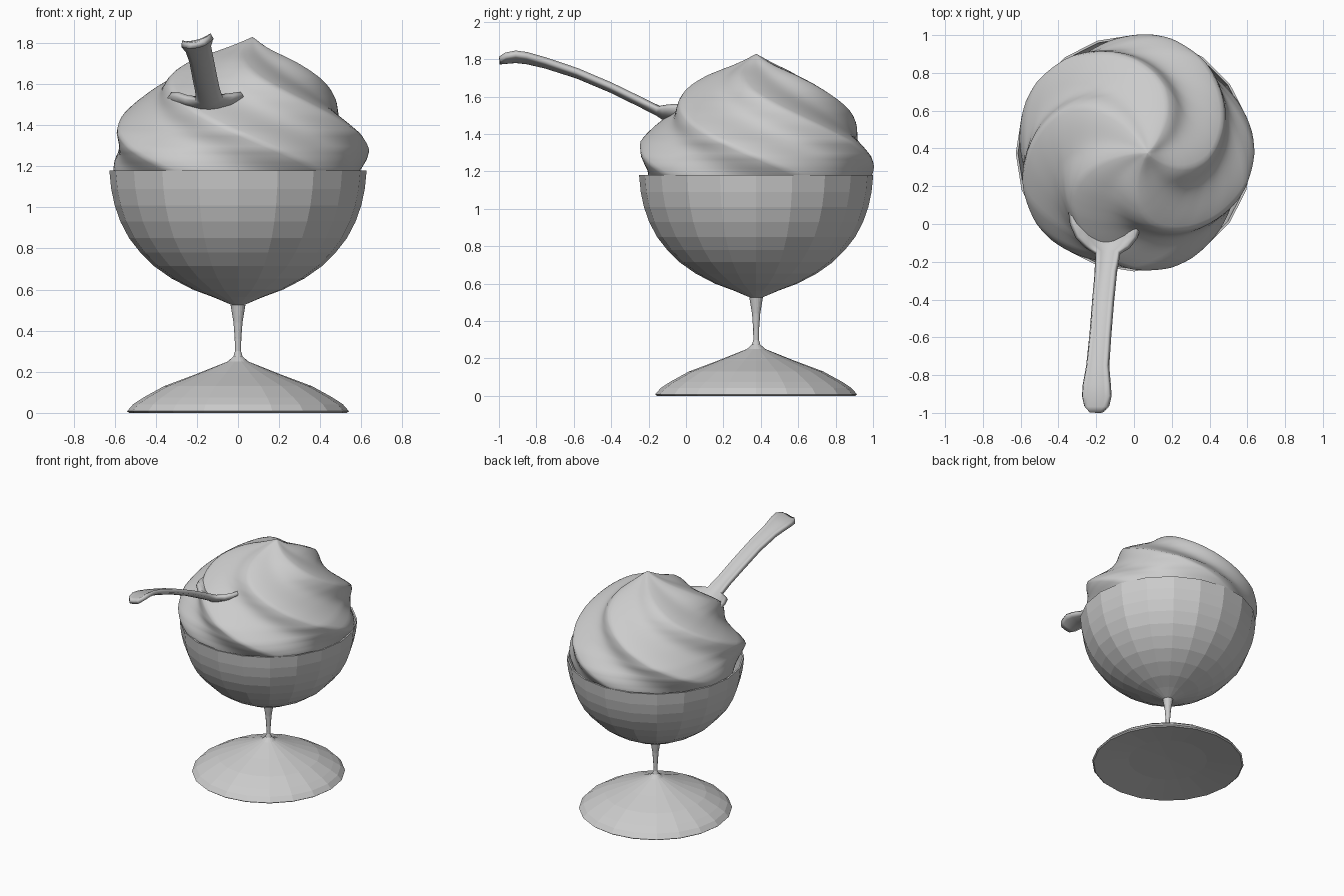
import bpy, bmesh, math

CY = 0.375          # y of the dish axis
LOBES = 5


def finish(bm, name, smooth=False):
    bmesh.ops.remove_doubles(bm, verts=bm.verts[:], dist=1e-5)
    bmesh.ops.recalc_face_normals(bm, faces=bm.faces[:])
    me = bpy.data.meshes.new(name)
    bm.to_mesh(me)
    bm.free()
    ob = bpy.data.objects.new(name, me)
    bpy.context.collection.objects.link(ob)
    if smooth:
        bpy.ops.object.select_all(action='DESELECT')
        ob.select_set(True)
        bpy.context.view_layer.objects.active = ob
        bpy.ops.object.shade_smooth_by_angle(angle=math.radians(60))
    return ob


def skin(bm, rows, closed):
    n = len(rows[0])
    for a, b in zip(rows, rows[1:]):
        for i in range(n if closed else n - 1):
            j = (i + 1) % n
            bm.faces.new((a[i], a[j], b[j], b[i]))


def lathe(name, profile, sides=20):
    bm = bmesh.new()
    rows = []
    for r, z in profile:
        rows.append([bm.verts.new((r * math.sin(math.tau * i / sides),
                                   CY + r * math.cos(math.tau * i / sides), z))
                     for i in range(sides)])
    skin(bm, rows, True)
    bm.faces.new(rows[0])
    bm.faces.new(rows[-1])
    return finish(bm, name)


def lerp_table(table, t):
    for a, b in zip(table, table[1:]):
        if t <= b[0]:
            f = max(0, (t - a[0]) / (b[0] - a[0]))
            return [p + (q - p) * f for p, q in zip(a[1:], b[1:])]
    return list(table[-1][1:])


# Footed glass: foot and stem, then the thin-walled bowl
lathe("foot_and_stem", [
    (0.02, 0.04), (0.28, 0.03), (0.53, 0.0), (0.54, 0.008), (0.51, 0.042),
    (0.46, 0.075), (0.36, 0.13), (0.20, 0.19), (0.05, 0.25), (0.022, 0.275),
    (0.015, 0.30), (0.016, 0.36), (0.022, 0.44), (0.036, 0.525)])
lathe("bowl", [
    (0.03, 0.525), (0.12, 0.563), (0.22, 0.60), (0.325, 0.655), (0.41, 0.715),
    (0.475, 0.78), (0.53, 0.85), (0.572, 0.93), (0.60, 1.01), (0.617, 1.09),
    (0.626, 1.18), (0.614, 1.18), (0.604, 1.09), (0.587, 1.01), (0.558, 0.93),
    (0.46, 0.785), (0.21, 0.615), (0.02, 0.57)])

# Swirled cream: z, ridge radius, valley depth, peak offset in x
ENVELOPE = [
    (1.12, 0.58, 0.04, 0), (1.18, 0.62, 0.07, 0), (1.23, 0.635, 0.08, 0),
    (1.28, 0.638, 0.09, 0), (1.36, 0.618, 0.12, 0), (1.45, 0.56, 0.14, 0),
    (1.52, 0.505, 0.15, 0), (1.58, 0.45, 0.16, 0), (1.63, 0.395, 0.18, 0.005),
    (1.67, 0.34, 0.20, 0.01), (1.71, 0.27, 0.22, 0.02), (1.74, 0.20, 0.22, 0.03),
    (1.77, 0.12, 0.20, 0.045), (1.80, 0.055, 0.15, 0.06), (1.828, 0.002, 0, 0.07)]
bm = bmesh.new()
rings, seg, steps = [], 100, 44
for k in range(steps + 1):
    z = 1.12 + (1.828 - 1.12) * k / steps
    rad, depth, dx = lerp_table(ENVELOPE, z)
    twist = 215 * (min(z, 1.63) - 1.28) + 170 * max(0, z - 1.63)
    ridge = math.radians(-twist)
    ring = []
    for i in range(seg):
        # vertices follow the twisting lobes so the ridges stay clean
        phase = math.tau * i / seg
        lobe = (0.5 * (1 - abs(math.sin(LOBES * phase / 2)))
                + 0.25 * (1 + math.cos(LOBES * phase)))
        r = rad * (1 - depth * (1 - lobe))
        ring.append(bm.verts.new((dx + r * math.cos(ridge + phase),
                                  CY + r * math.sin(ridge + phase), z)))
    rings.append(ring)
skin(bm, rings, True)
bm.faces.new(rings[0])
bm.faces.new(rings[-1])
finish(bm, "swirled_cream", True)

# Spoon: x, y, z of the spine, width, dish depth, sideways tilt
SPOON = [
    (-0.20, -0.997, 1.79, 0.07, 0.004, 0.2), (-0.20, -0.965, 1.795, 0.125, 0.012, 0.25),
    (-0.20, -0.91, 1.80, 0.148, 0.015, 0.25), (-0.20, -0.85, 1.793, 0.14, 0.015, 0.25),
    (-0.195, -0.75, 1.768, 0.112, 0.015, 0.25), (-0.18, -0.58, 1.713, 0.105, 0.015, 0.22),
    (-0.165, -0.40, 1.637, 0.105, 0.015, 0.2), (-0.15, -0.25, 1.562, 0.105, 0.02, 0.15),
    (-0.14, -0.15, 1.51, 0.12, 0.025, 0.1), (-0.14, -0.12, 1.49, 0.22, 0.05, 0.05),
    (-0.145, -0.07, 1.475, 0.31, 0.075, 0), (-0.15, 0.0, 1.465, 0.36, 0.085, 0),
    (-0.155, 0.08, 1.455, 0.37, 0.085, 0), (-0.155, 0.17, 1.455, 0.31, 0.06, 0),
    (-0.155, 0.26, 1.46, 0.10, 0.01, 0)]
bm = bmesh.new()
rows = []
for x, y, z, w, dish, tilt in SPOON:
    us = [-1 + i / 3 for i in range(7)]
    rows.append([bm.verts.new((x + u * w / 2, y, z + dish * u * u + tilt * u * w / 2))
                 for u in us])
skin(bm, rows, False)
spoon = finish(bm, "spoon", True)
solid = spoon.modifiers.new("thickness", 'SOLIDIFY')
solid.thickness = 0.03
solid.offset = 0
